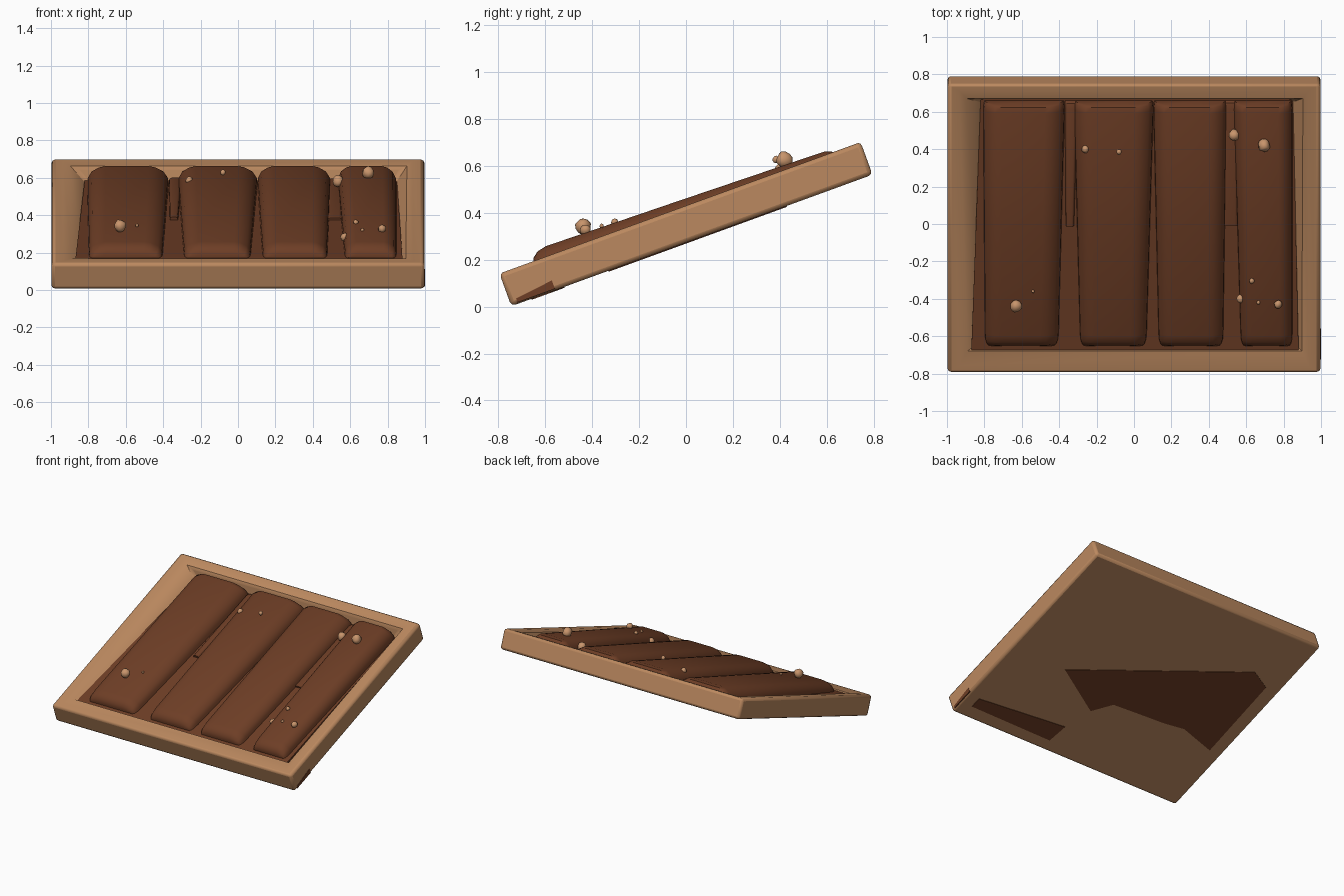
import bpy, bmesh, math, random
from mathutils import Matrix, Vector

if "Cube" in bpy.data.objects:
    bpy.data.objects.remove(bpy.data.objects["Cube"])

random.seed(3)
TILT = Matrix.Translation((0, 0, 0.3525)) @ Matrix.Rotation(math.radians(20), 4, 'X')
H = 0.074  # half thickness of the tray


def material(name, rgb):
    m = bpy.data.materials.new(name)
    m.diffuse_color = (*rgb, 1)
    m.use_nodes = True
    m.node_tree.nodes["Principled BSDF"].inputs["Base Color"].default_value = m.diffuse_color
    return m


WOOD = material("tan wood", (0.50, 0.25, 0.115))
SOIL = material("brown soil", (0.155, 0.048, 0.019))
STONE = material("pale stone", (0.58, 0.30, 0.15))


def finish(bm, name, mat, bevel=0, angle=35):
    bmesh.ops.recalc_face_normals(bm, faces=bm.faces)
    me = bpy.data.meshes.new(name)
    bm.to_mesh(me)
    bm.free()
    me.materials.append(mat)
    ob = bpy.data.objects.new(name, me)
    bpy.context.collection.objects.link(ob)
    ob.matrix_world = TILT
    if bevel:
        b = ob.modifiers.new("Bevel", 'BEVEL')
        b.width, b.segments, b.limit_method = bevel, 2, 'ANGLE'
        b.angle_limit = math.radians(40)
    bpy.ops.object.select_all(action='DESELECT')
    ob.select_set(True)
    bpy.context.view_layer.objects.active = ob
    bpy.ops.object.shade_smooth_by_angle(angle=math.radians(angle))
    return ob


def loft(bm, loops, closed_ends=True):
    """Bridge successive closed loops of equal point count."""
    rings = [[bm.verts.new(p) for p in loop] for loop in loops]
    n = len(rings[0])
    for a, b in zip(rings, rings[1:]):
        for i in range(n):
            j = (i + 1) % n
            bm.faces.new((a[i], a[j], b[j], b[i]))
    if closed_ends:
        bm.faces.new(rings[0])
        bm.faces.new(rings[-1])


def rect(x0, x1, y0, y1, z):
    return [(x0, y0, z), (x1, y0, z), (x1, y1, z), (x0, y1, z)]


# Wooden tray: outer wall, flat rim, sloped inner wall and floor
bm = bmesh.new()
loft(bm, [rect(-0.997, 0.997, -0.82, 0.82, -H),
          rect(-0.997, 0.997, -0.82, 0.82, H),
          rect(-0.935, 0.935, -0.78, 0.785, H),
          rect(-0.88, 0.89, -0.70, 0.735, 0.058),
          rect(-0.805, 0.835, -0.685, 0.70, -0.03)])
finish(bm, "tray_frame", WOOD, bevel=0.018)


def floor(u):
    return 0.052 + (u + 0.69) / 1.38 * -0.06


# Soil bed, deeper towards the back
bm = bmesh.new()
bed = [(-0.87, -0.71), (0.88, -0.71), (0.85, 0.71), (-0.82, 0.71)]
loft(bm, [[(x, u, -0.04) for x, u in bed], [(x, u, floor(u)) for x, u in bed]])
finish(bm, "soil_bed", SOIL)

# Ridge cross-section: position across the width, share of the height
PROFILE = [(-1, -0.4), (-0.97, 0.3), (-0.88, 0.68), (-0.70, 0.93), (-0.55, 1),
           (0.50, 1), (0.66, 0.93), (0.86, 0.66), (0.96, 0.3), (1, -0.4)]
# Ridge sections: position along slope, top height, width scale
SECTIONS = [(-0.672, 0.062, 0.90), (-0.660, 0.088, 0.95), (-0.635, 0.107, 0.99),
            (-0.595, 0.116, 1), (0.0, 0.104, 1), (0.66, 0.089, 1),
            (0.69, 0.078, 0.98), (0.70, 0.06, 0.96)]


def ridge(name, front, back, drop=0.0, start=0):
    bm = bmesh.new()
    loops = []
    for u, top, s in SECTIONS[start:]:
        t = (u + 0.67) / 1.37
        x0, x1 = (f + (b - f) * t for f, b in zip(front, back))
        c, w = (x0 + x1) / 2, (x1 - x0) / 2 * s
        f = floor(u)
        loops.append([(c + w * p, u, f + (top - drop - f) * h) for p, h in PROFILE])
    loft(bm, loops)
    return finish(bm, name, SOIL, angle=40)


for i, (f, b) in enumerate([((-0.80, -0.40), (-0.81, -0.365)),
                            ((-0.29, 0.07), (-0.325, 0.11)),
                            ((0.13, 0.48), (0.10, 0.50)),
                            ((0.57, 0.85), (0.53, 0.85))]):
    ridge(f"soil_ridge_{i + 1}", f, b)
# Low crumbs of soil in two of the furrows
ridge("furrow_strip_left", (-0.36, -0.34), (-0.37, -0.30), drop=0.065, start=4)
ridge("furrow_strip_right", (0.47, 0.56), (0.48, 0.56), drop=0.07, start=4)

# Stones: world x, y, z and radius
for i, (x, y, z, r) in enumerate([
        (-0.63, -0.44, 0.343, 0.034), (-0.54, -0.36, 0.345, 0.009),
        (-0.26, 0.40, 0.585, 0.022), (-0.08, 0.385, 0.628, 0.016),
        (0.535, 0.475, 0.582, 0.032), (0.695, 0.42, 0.627, 0.036),
        (0.57, -0.40, 0.282, 0.024), (0.63, -0.305, 0.362, 0.015),
        (0.665, -0.42, 0.32, 0.011), (0.77, -0.43, 0.328, 0.023)]):
    bm = bmesh.new()
    bmesh.ops.create_icosphere(bm, subdivisions=2, radius=r)
    for v in bm.verts:
        v.co *= random.uniform(0.9, 1.08)
        v.co.x *= 0.92
    bmesh.ops.translate(bm, verts=bm.verts,
                        vec=TILT.inverted() @ Vector((x, y, z)))
    finish(bm, f"stone_{i + 1}", STONE, angle=60)

# Soil patches showing through the underside, as thin plates
PATCHES = [[(0.52, -0.15), (0.11, -0.38), (0.0, -0.26), (-0.2, -0.25), (-0.44, -0.24),
            (-0.6, -0.22), (-0.89, -0.30), (-0.88, 0.35), (-0.72, 0.43)],
           [(0.90, -0.72), (0.20, -0.73), (0.18, -0.58), (0.90, -0.64)]]
for i, pts in enumerate(PATCHES):
    bm = bmesh.new()
    loft(bm, [[(x, u, -H - 0.004) for x, u in pts], [(x, u, -H + 0.002) for x, u in pts]])
    finish(bm, f"underside_soil_{i + 1}", SOIL)

# Soil stain on the lower right side
bm = bmesh.new()
side = [(-0.79, -0.068), (-0.62, -0.068), (-0.62, -0.03), (-0.79, -0.05)]
loft(bm, [[(x, u, n) for u, n in side] for x in (0.992, 0.999)])
finish(bm, "side_soil", SOIL)
